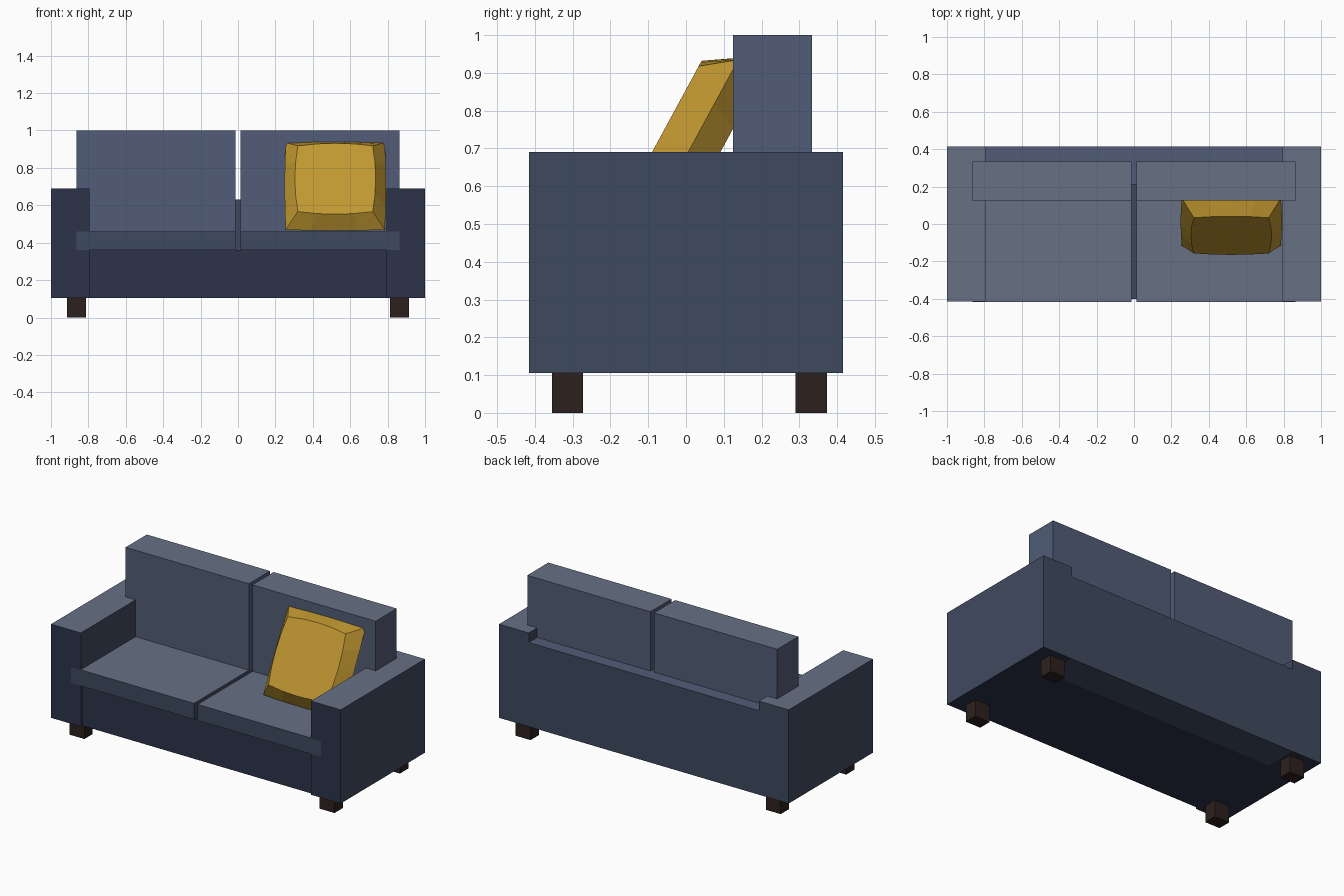
import bpy, bmesh, math
from mathutils import Matrix

if "Cube" in bpy.data.objects:
    bpy.data.objects.remove(bpy.data.objects["Cube"])


def material(name, r, g, b):
    m = bpy.data.materials.new(name)
    m.diffuse_color = [(c / 255) ** 2.2 for c in (r, g, b)] + [1]
    m.use_nodes = True
    m.node_tree.nodes["Principled BSDF"].inputs["Base Color"].default_value = m.diffuse_color
    return m


NAVY = material("navy", 48, 55, 75)
SLATE = material("slate", 65, 75, 95)
BLUE = material("blue", 82, 93, 118)
PALE = material("pale_blue", 103, 113, 132)
WOOD = material("dark_wood", 48, 38, 35)
MUSTARD = material("mustard", 192, 151, 52)


def finish(bm, name, mats):
    bmesh.ops.recalc_face_normals(bm, faces=bm.faces)
    me = bpy.data.meshes.new(name)
    bm.to_mesh(me)
    bm.free()
    for m in mats:
        me.materials.append(m)
    ob = bpy.data.objects.new(name, me)
    bpy.context.collection.objects.link(ob)
    return ob


def box(name, x, y, z, side, front=None, top=None):
    """Box from (min, max) ranges, with optional front and top fabric shades."""
    bm = bmesh.new()
    size = [b - a for a, b in (x, y, z)]
    mid = [(a + b) / 2 for a, b in (x, y, z)]
    bmesh.ops.create_cube(bm, size=1, matrix=Matrix.Translation(mid) @ Matrix.Diagonal((*size, 1)))
    bm.normal_update()
    for f in bm.faces:
        f.material_index = 1 if f.normal.y < -.5 or f.normal.z < -.5 else 2 if f.normal.z > .5 else 0
    return finish(bm, name, [side, front or side, top or side])


# Frame: base and low back panel between the arms
box("base", (-.795, .795), (-.40, .21), (.105, .36), SLATE, NAVY)
box("back_panel", (-.795, .795), (.21, .415), (.105, .63), SLATE, SLATE, BLUE)

# Arms, legs and cushions, one set per side
for s, side in ((-1, "left"), (1, "right")):
    def span(a, b):
        return tuple(sorted((s * a, s * b)))
    box(f"{side}_arm", span(.795, 1), (-.415, .415), (.105, .69), SLATE, NAVY, PALE)
    box(f"{side}_seat_cushion", span(.0125, .863), (-.416, .21), (.36, .46), SLATE, SLATE, PALE)
    box(f"{side}_back_cushion", span(.0125, .863), (.125, .333), (.46, 1), BLUE, BLUE, PALE)
    box(f"{side}_front_leg", span(.812, .915), (-.355, -.273), (0, .105), WOOD)
    box(f"{side}_back_leg", span(.812, .915), (.29, .373), (0, .105), WOOD)


def pillow_ring(bm, half, bulge, depth, n=4):
    """Square loop with slightly bowed sides, in the xz plane at y = depth."""
    verts = []
    for k in range(4):
        turn = Matrix.Rotation(k * math.pi / 2, 3, 'Y')
        for i in range(n):
            t = -1 + 2 * i / n
            p = turn @ Matrix(((half * t, 0, 0), (depth, 0, 0), (half + bulge * (1 - t * t), 0, 0))).col[0]
            verts.append(bm.verts.new(p))
    return verts


# Throw pillow: small front and back panels tapering out to a wide seam
bm = bmesh.new()
rings = [pillow_ring(bm, h, b, d) for h, b, d in ((.2, .016, -.084), (.265, .006, 0), (.2, .016, .075))]
for r0, r1 in zip(rings, rings[1:]):
    for i in range(len(r0)):
        j = (i + 1) % len(r0)
        bm.faces.new((r0[i], r0[j], r1[j], r1[i]))
bm.faces.new(rings[0])
bm.faces.new(rings[-1])
pillow = finish(bm, "throw_pillow", [MUSTARD])
pillow.location = (.52, .012, .702)
pillow.rotation_euler.x = math.radians(-28.5)
